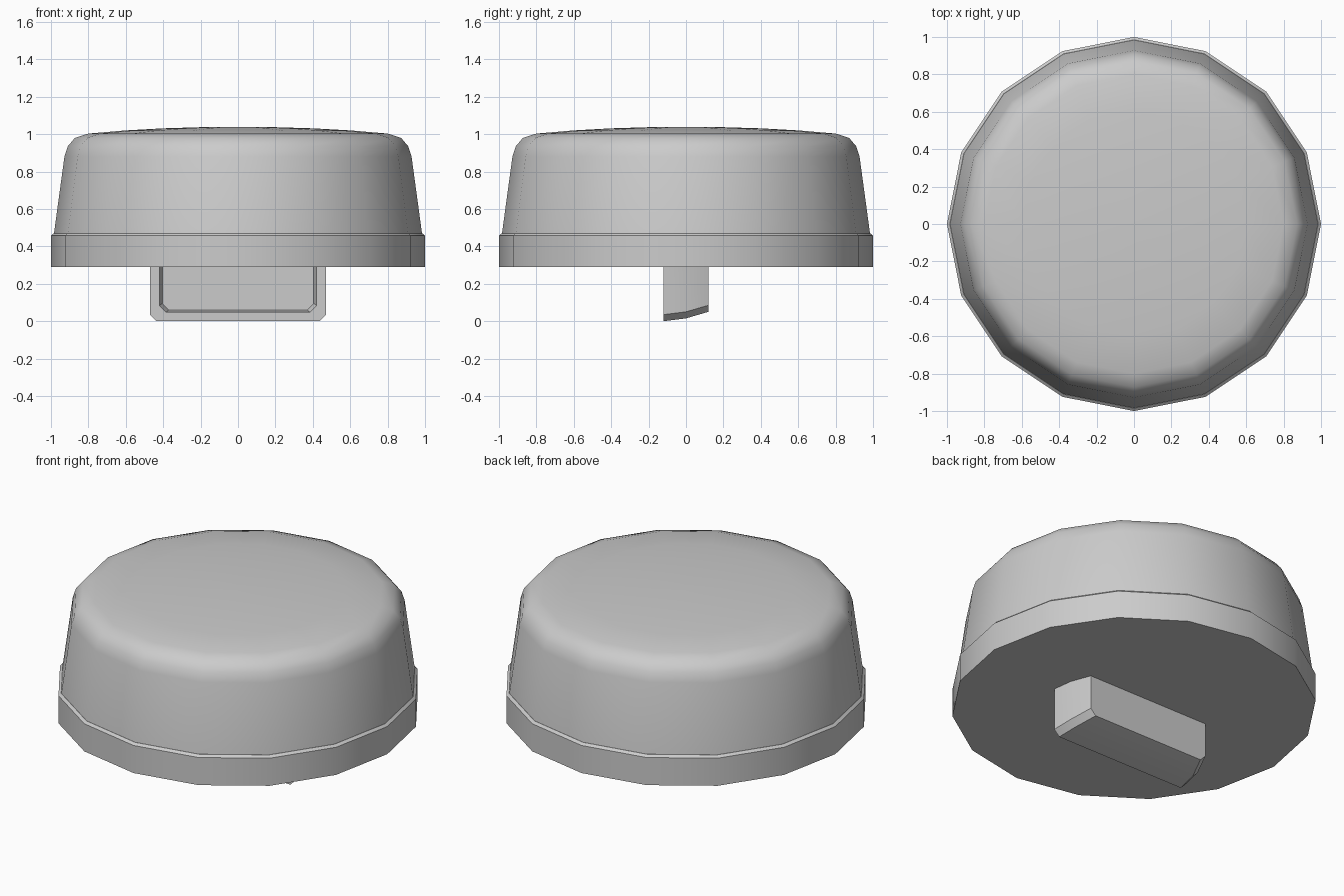
import bpy, bmesh, math

if "Cube" in bpy.data.objects:
    bpy.data.objects.remove(bpy.data.objects["Cube"])


def make_object(name, bm, angle):
    bmesh.ops.recalc_face_normals(bm, faces=bm.faces)
    mesh = bpy.data.meshes.new(name)
    bm.to_mesh(mesh)
    bm.free()
    ob = bpy.data.objects.new(name, mesh)
    bpy.context.collection.objects.link(ob)
    bpy.ops.object.select_all(action='DESELECT')
    ob.select_set(True)
    bpy.context.view_layer.objects.active = ob
    bpy.ops.object.shade_smooth_by_angle(angle=math.radians(angle))
    return ob


def loft(name, rings, angle):
    """Bridge closed rings of points and cap both ends."""
    bm = bmesh.new()
    loops = [[bm.verts.new(p) for p in ring] for ring in rings]
    n = len(loops[0])
    for a, b in zip(loops, loops[1:]):
        for i in range(n):
            j = (i + 1) % n
            bm.faces.new((a[i], a[j], b[j], b[i]))
    bm.faces.new(loops[0])
    bm.faces.new(loops[-1])
    return make_object(name, bm, angle)


def circle(r, z, n=16):
    return [(r * math.cos(2 * math.pi * i / n), r * math.sin(2 * math.pi * i / n), z)
            for i in range(n)]


# Base band: straight ring with a small chamfer on top
loft("base_band", [circle(r, z) for r, z in
                   [(1.0, 0.29), (1.0, 0.457), (0.985, 0.47)]], 35)

# Domed cap: tapered wall, rounded shoulder, shallow dome
cap_profile = [(0.984, 0.468), (0.928, 0.88), (0.91, 0.935), (0.872, 0.98), (0.80, 1.003),
               (0.6, 1.02), (0.4, 1.031), (0.2, 1.037), (0.03, 1.039)]
loft("domed_cap", [circle(r, z) for r, z in cap_profile], 40)


# Key tab underneath: tapers to the back, shallow recess on the front
def tab_outline(half_width, bottom, y, chamfer, top=0.292):
    w, c = half_width, chamfer
    return [(-w, y, top), (-w, y, bottom + c), (-w + c, y, bottom),
            (w - c, y, bottom), (w, y, bottom + c), (w, y, top)]


loft("key_tab", [
    tab_outline(0.41, 0.05, 0.12, 0.035),
    tab_outline(0.455, 0.015, 0.0, 0.035),
    tab_outline(0.47, 0.0, -0.12, 0.035),
    tab_outline(0.42, 0.048, -0.12, 0.035),
    tab_outline(0.405, 0.06, -0.06, 0.035),
], 40)
